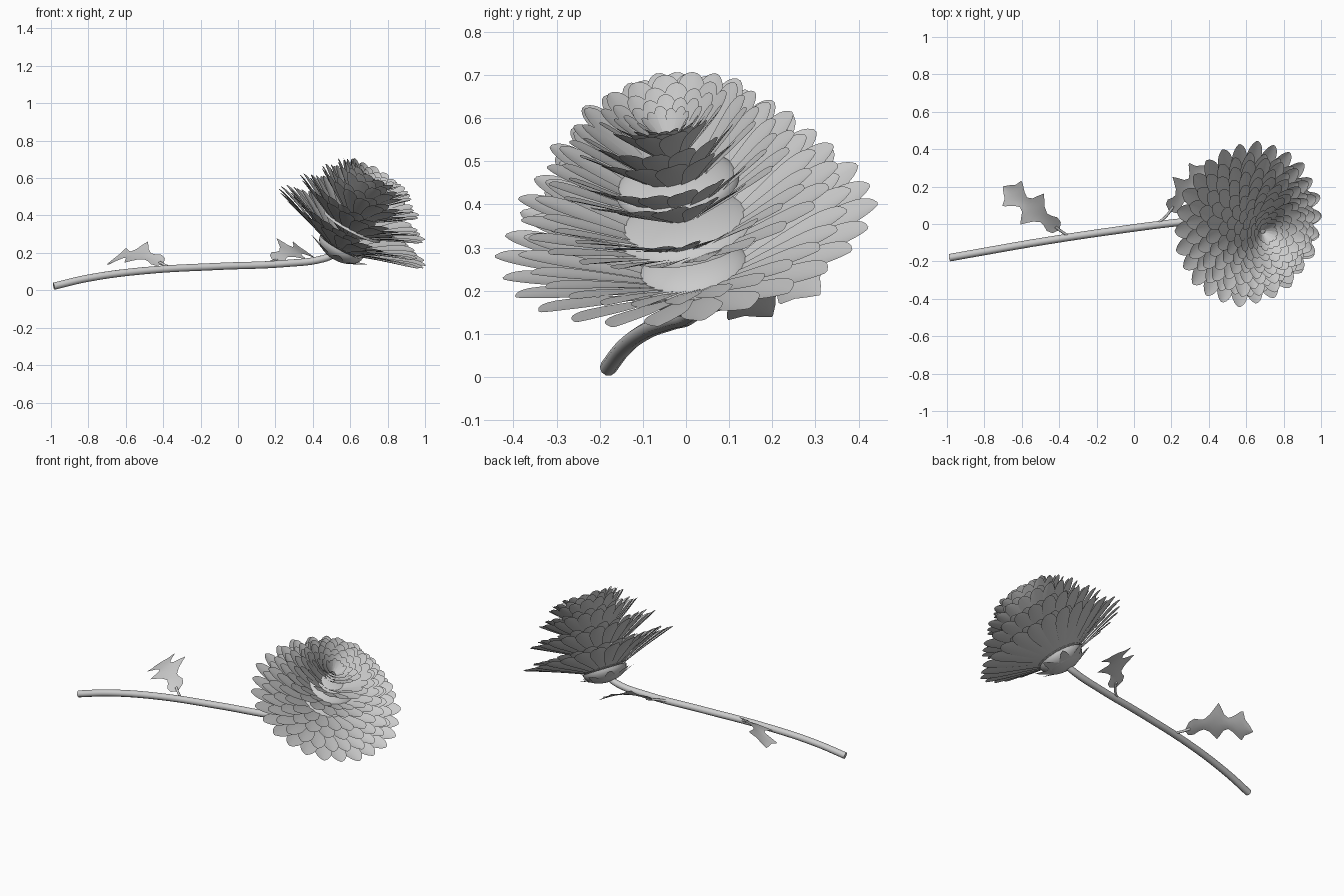
import bpy, bmesh, math
from mathutils import Vector

if "Cube" in bpy.data.objects:
    bpy.data.objects.remove(bpy.data.objects["Cube"])

grey = bpy.data.materials.new("plain_grey")
grey.diffuse_color = (0.6, 0.6, 0.6, 1)
grey.use_nodes = True
grey.node_tree.nodes["Principled BSDF"].inputs["Base Color"].default_value = grey.diffuse_color

# Flower head frame: base point, tilted axis and two radial directions
BASE = Vector((0.53, 0.03, 0.19))
AXIS = Vector((0.47, -0.17, 0.866)).normalized()
U = (Vector((1, 0, 0)) - AXIS * AXIS.x).normalized()
V = AXIS.cross(U)


def head(r, a, t, side=0.0, shift=0.0):
    """Point at radius r, angle a, height t on the axis, shifted sideways."""
    radial = U * math.cos(a) + V * math.sin(a)
    tangent = V * math.cos(a) - U * math.sin(a)
    return BASE + AXIS * t + radial * r + tangent * side - U * shift


def add_grid(bm, rows, closed=False):
    vs = [[bm.verts.new(p) for p in row] for row in rows]
    n = len(vs[0])
    for a, b in zip(vs, vs[1:]):
        for j in range(n if closed else n - 1):
            k = (j + 1) % n
            bm.faces.new((a[j], a[k], b[k], b[j]))


def finish(name, bm):
    bmesh.ops.remove_doubles(bm, verts=bm.verts, dist=0.00005)
    for f in bm.faces:
        f.smooth = True
    me = bpy.data.meshes.new(name)
    bm.to_mesh(me)
    bm.free()
    me.materials.append(grey)
    ob = bpy.data.objects.new(name, me)
    bpy.context.collection.objects.link(ob)
    return ob


# Petals: full-width at the base so each ring closes to a cone, rounded with a small point
STEPS = (0, 0.15, 0.3, 0.45, 0.6, 0.7, 0.78, 0.85, 0.9, 0.94, 0.97, 1)


def add_petal(bm, a, n, r0, t0, R, T, bend, shift):
    rows = []
    for s in STEPS:
        r, t = r0 + (R - r0) * s, t0 + (T - t0) * s ** bend
        q = max(0, (s - 0.6) / 0.4)
        f = max(0.02, 1 - q ** 2.0) ** 0.6
        w = math.pi * r / n * 1.3 * f
        cup = 0.2 * s * w
        rows.append([head(r, a, t + cup * u * u + 0.12 * w * u, w * u, shift)
                     for u in (-1, -0.5, 0, 0.5, 1)])
    add_grid(bm, rows)


# Layers: petal count, base radius, base height, rim radius, rim height, bend, shift, rows
LAYERS = [(26, 0.07, 0.03, 0.445, 0.17, 0.85, 0, 2),
          (23, 0.06, 0.13, 0.375, 0.285, 0.95, 0, 2),
          (20, 0.05, 0.22, 0.295, 0.385, 1, 0.005, 2),
          (17, 0.05, 0.30, 0.225, 0.455, 1, 0.015, 2),
          (13, 0.03, 0.36, 0.15, 0.49, 1, 0.03, 4)]
for k, (n, r0, t0, R, T, bend, shift, count) in enumerate(LAYERS):
    bm = bmesh.new()
    for row in range(count):
        # the innermost rows line the central funnel
        scale = 1 - (0.13 if count == 2 else 0.2) * row
        top = T + 0.02 * row if count == 2 else T - 0.012 * row
        for j in range(n):
            a = 2 * math.pi * (j + 0.5 * row + 0.3 * k) / n
            jitter = 0.005 * math.sin(j * 2.4 + k)
            add_petal(bm, a, n, r0 * scale, t0 + 0.012 * row,
                      R * scale + jitter, top + jitter * 0.5, bend, shift)
    finish(f"petal_layer_{k + 1}", bm)


# Rounded half shells: positive h domes upward, negative h bulges down
def dome(name, r, edge, h):
    bm = bmesh.new()
    add_grid(bm, [[head(r * math.sin(q * math.pi / 20) + 1e-6, 2 * math.pi * j / 32,
                        edge + h * math.cos(q * math.pi / 20)) for j in range(32)]
                  for q in range(11)], closed=True)
    finish(name, bm)


dome("calyx", 0.13, 0.052, -0.08)
dome("lower_floor", 0.135, 0.058, 0.05)
dome("middle_floor", 0.17, 0.17, 0.05)
dome("upper_floor", 0.145, 0.29, 0.05)

# Sepals: pointed flaps around the calyx
bm = bmesh.new()
for j in range(8):
    a = 2 * math.pi * j / 8
    rows = []
    for i in range(6):
        s = i / 5
        w = 0.04 * (1 - s) ** 0.7 + 0.001
        rows.append([head(0.08 + 0.09 * s, a, -0.01 + 0.04 * s + 0.1 * w * u * u, w * u)
                     for u in (-1, 0, 1)])
    add_grid(bm, rows)
finish("sepals", bm)


# Stem and leaf stalks: bevelled curves turned into meshes
def tube(name, pts, radius):
    cu = bpy.data.curves.new(name, 'CURVE')
    cu.dimensions = '3D'
    cu.bevel_depth = radius
    cu.bevel_resolution = 3
    cu.use_fill_caps = True
    cu.resolution_u = 6
    sp = cu.splines.new('BEZIER')
    sp.bezier_points.add(len(pts) - 1)
    for bp, p in zip(sp.bezier_points, pts):
        bp.co = p
        bp.handle_left_type = bp.handle_right_type = 'AUTO'
    ob = bpy.data.objects.new(name, cu)
    bpy.context.collection.objects.link(ob)
    bpy.ops.object.select_all(action='DESELECT')
    ob.select_set(True)
    bpy.context.view_layer.objects.active = ob
    bpy.ops.object.convert(target='MESH')
    ob = bpy.context.object
    ob.data.materials.clear()
    ob.data.materials.append(grey)
    bpy.ops.object.shade_smooth_by_angle(angle=math.radians(50))


tube("stem", [(-0.985, -0.18, 0.022), (-0.8, -0.147, 0.065), (-0.5, -0.095, 0.105),
              (-0.1, -0.035, 0.128), (0.25, 0.01, 0.143), (0.46, 0.03, 0.17),
              (0.53, 0.03, 0.20)], 0.02)
tube("left_leaf_stalk", [(-0.34, -0.07, 0.118), (-0.38, -0.045, 0.13), (-0.42, -0.015, 0.15)], 0.007)
tube("right_leaf_stalk", [(0.12, 0.0, 0.138), (0.17, 0.04, 0.15), (0.21, 0.095, 0.165)], 0.007)

# Leaves: three pairs of pointed lobes; (position along, half width)
OUTLINE = [(0, 0.008), (0.04, 0.045), (0.12, 0.055), (0.2, 0.04), (0.27, 0.035), (0.35, 0.06),
           (0.42, 0.1), (0.46, 0.125), (0.50, 0.1), (0.56, 0.055), (0.63, 0.038), (0.70, 0.055),
           (0.80, 0.095), (0.83, 0.1), (0.87, 0.055), (0.94, 0.03), (1, 0.002)]


def leaf(name, start, end, arch, tilt, scale):
    start, end = Vector(start), Vector(end)
    d = end - start
    side = Vector((-d.y, d.x, 0)).normalized()
    across = (side + Vector((0, 0, tilt))).normalized()
    bm = bmesh.new()
    rows = []
    for s, w in OUTLINE:
        mid = start + d * s + Vector((0, 0, arch * math.sin(math.pi * s)))
        # lobes lean towards the tip and curl slightly
        rows.append([mid + across * (w * u * scale) + d * (0.15 * w * u * u)
                     + Vector((0, 0, 0.12 * w * u * u)) for u in (-1, -0.5, 0, 0.5, 1)])
    add_grid(bm, rows)
    finish(name, bm)


leaf("left_leaf", (-0.40, -0.03, 0.14), (-0.70, 0.20, 0.14), 0.05, -0.55, 0.95)
leaf("right_leaf", (0.19, 0.07, 0.155), (0.39, 0.31, 0.19), 0.035, 0.55, 0.95)
